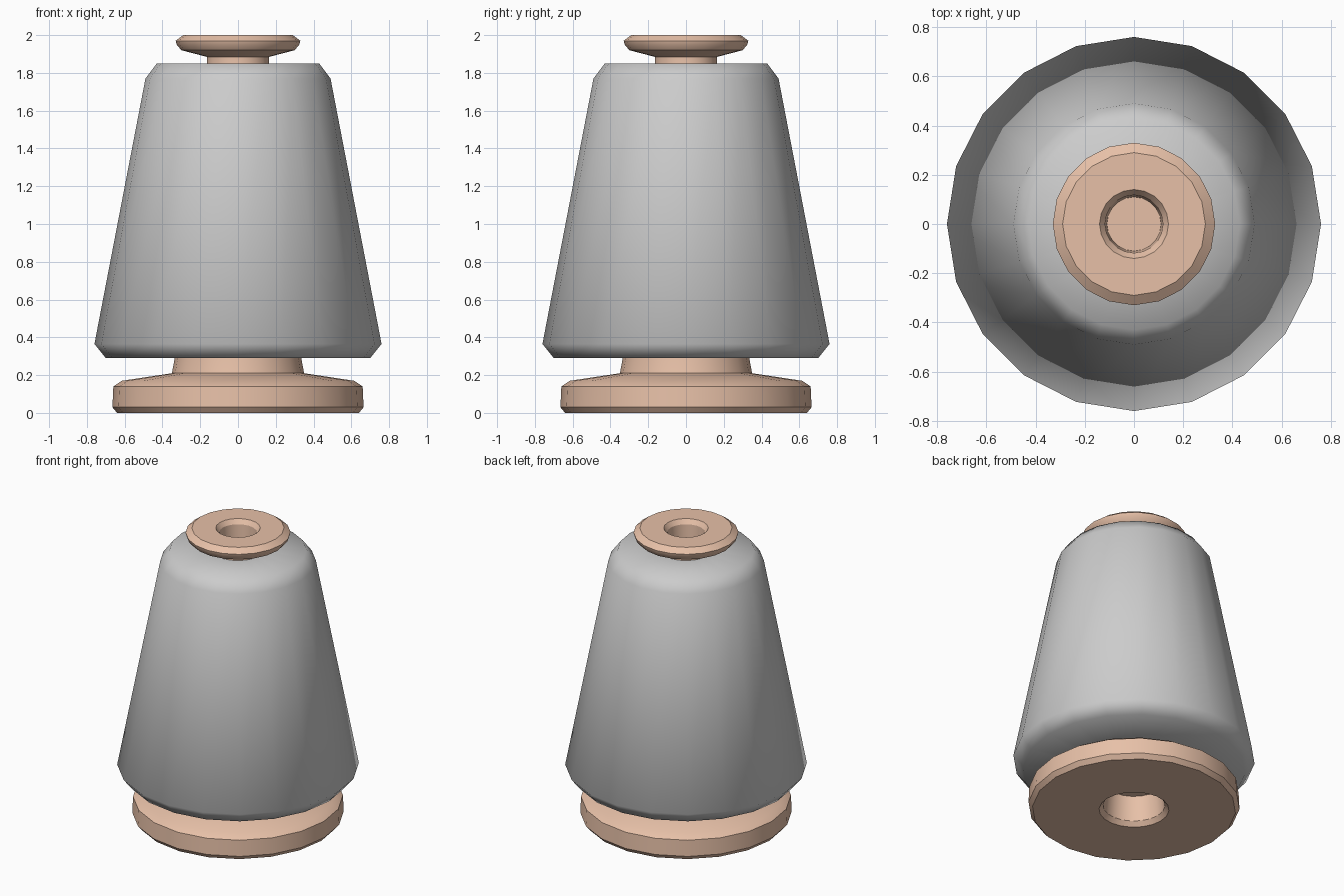
import bpy, bmesh
from math import cos, sin, pi, radians

if "Cube" in bpy.data.objects:
    bpy.data.objects.remove(bpy.data.objects["Cube"])

SIDES = 20


def lathe(name, profile, angle, material=None):
    """Revolve (radius, z) points about z; radius 0 makes a pole."""
    bm = bmesh.new()
    rings = []
    for r, z in profile:
        if r == 0:
            rings.append([bm.verts.new((0, 0, z))] * SIDES)
        else:
            rings.append([bm.verts.new((r * cos(2 * pi * i / SIDES),
                                        r * sin(2 * pi * i / SIDES), z))
                          for i in range(SIDES)])
    for a, b in zip(rings, rings[1:]):
        for i in range(SIDES):
            j = (i + 1) % SIDES
            corners = list(dict.fromkeys((a[i], a[j], b[j], b[i])))
            bm.faces.new(corners)
    bmesh.ops.recalc_face_normals(bm, faces=bm.faces)
    mesh = bpy.data.meshes.new(name)
    bm.to_mesh(mesh)
    bm.free()
    obj = bpy.data.objects.new(name, mesh)
    bpy.context.collection.objects.link(obj)
    if material:
        mesh.materials.append(material)
    bpy.ops.object.select_all(action='DESELECT')
    obj.select_set(True)
    bpy.context.view_layer.objects.active = obj
    bpy.ops.object.shade_smooth_by_angle(angle=radians(angle))
    return obj


wood = bpy.data.materials.new("wood")
wood.diffuse_color = (0.8, 0.53, 0.39, 1)
wood.use_nodes = True
wood.node_tree.nodes["Principled BSDF"].inputs["Base Color"].default_value = wood.diffuse_color

# Wooden spool: blind hole below, base flange, tapered core, top flange, blind hole above
lathe("spool", [
    (0, 0.20), (0.18, 0.20), (0.195, 0.03), (0.22, 0.0),
    (0.64, 0.0), (0.665, 0.03), (0.66, 0.14), (0.615, 0.17),
    (0.35, 0.21), (0.335, 0.29), (0.165, 1.85), (0.165, 1.885),
    (0.30, 1.92), (0.325, 1.95), (0.33, 1.97), (0.29, 2.0),
    (0.14, 2.0), (0.118, 1.97), (0.11, 1.82), (0, 1.82),
], 32, wood)

# Wound thread: chamfered cone sleeve around the core
lathe("thread", [
    (0.30, 0.29), (0.70, 0.29), (0.76, 0.365),
    (0.49, 1.77), (0.43, 1.85), (0.15, 1.85),
], 100)
